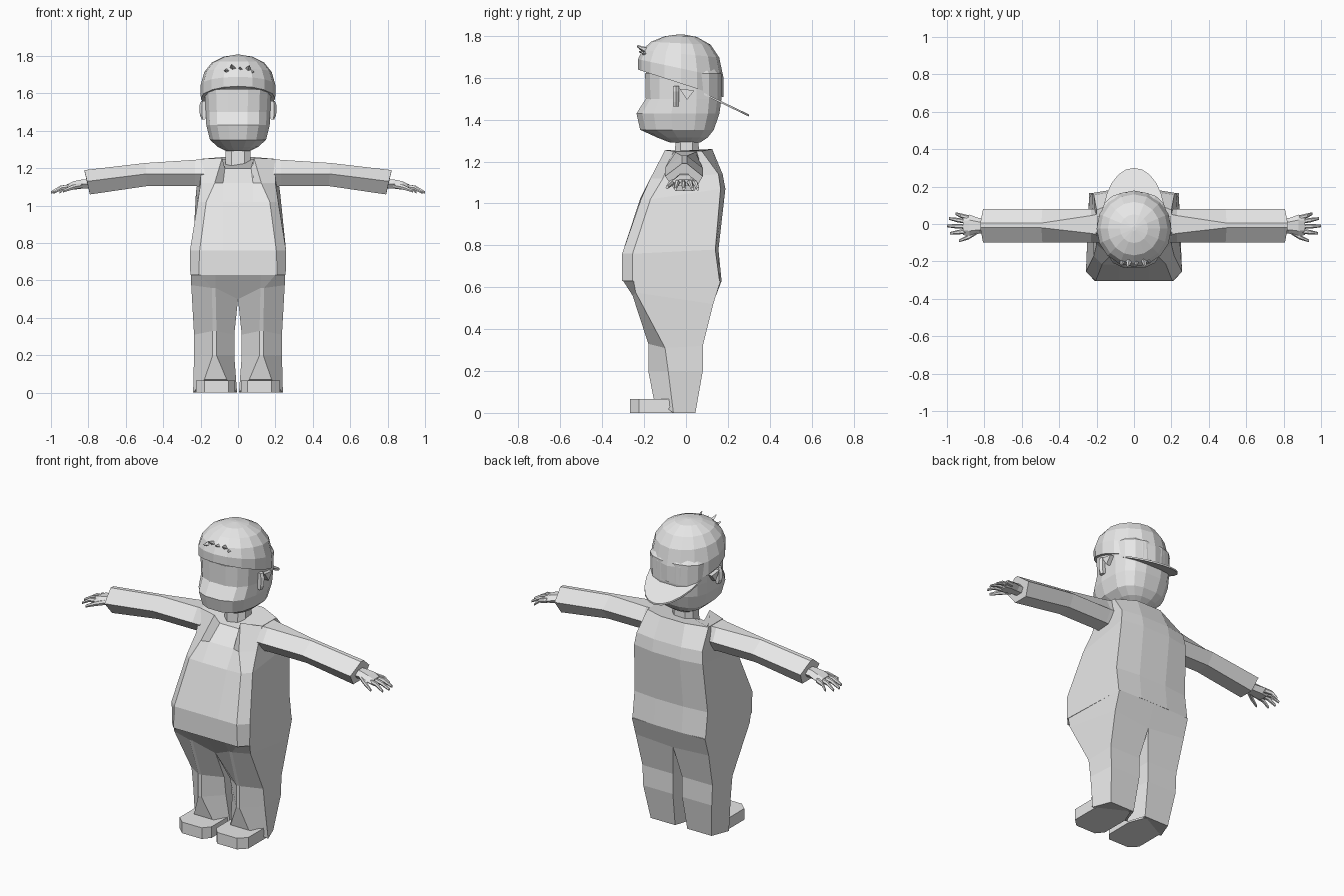
import bpy, bmesh, math

grey = bpy.data.materials.new("plain_grey")
grey.diffuse_color = (0.8, 0.8, 0.8, 1)


def loft(name, rings, mirror=False):
    """Skin a list of equal-length point rings and close both ends."""
    bm = bmesh.new()
    vs = [[bm.verts.new(p) for p in r] for r in rings]
    n = len(rings[0])
    for a, b in zip(vs, vs[1:]):
        for i in range(n):
            j = (i + 1) % n
            bm.faces.new((a[i], a[j], b[j], b[i]))
    bm.faces.new(vs[0][::-1])
    bm.faces.new(vs[-1])
    bmesh.ops.recalc_face_normals(bm, faces=bm.faces)
    me = bpy.data.meshes.new(name)
    bm.to_mesh(me)
    bm.free()
    me.materials.append(grey)
    ob = bpy.data.objects.new(name, me)
    bpy.context.collection.objects.link(ob)
    if mirror:
        ob.modifiers.new("mirror", 'MIRROR').use_mirror_merge = False
    return ob


def both_sides(half):
    return half + [(-x, y, z) for x, y, z in reversed(half)]


def oval(z, w, front, back, n=16, power=0.75):
    """Rounded-box ring."""
    pts = []
    for i in range(n):
        t = 2 * math.pi * (i + 0.5) / n
        c, s = math.cos(t), math.sin(t)
        x = math.copysign(abs(c) ** power, c) * w
        y = math.copysign(abs(s) ** power, s)
        pts.append((x, y * back if s > 0 else -y * front, z))
    return pts


# Shirt: wide belly, narrow chest with a sunken front between the lapels
loft("shirt", [both_sides(h) for h in (
    [(.08, -.305, .63), (.21, -.305, .63), (.255, -.255, .63), (.24, .16, .63), (.09, .17, .63)],
    [(.08, -.305, .76), (.205, -.305, .76), (.257, -.255, .76), (.24, .14, .78), (.09, .155, .78)],
    [(.08, -.22, 1.02), (.17, -.215, 1.02), (.215, -.17, 1.02), (.225, .165, 1.07), (.09, .188, 1.07)],
    [(.08, -.155, 1.12), (.125, -.17, 1.12), (.2, -.11, 1.12), (.215, .155, 1.14), (.09, .175, 1.14)],
    [(.07, -.07, 1.20), (.085, -.10, 1.255), (.2, -.06, 1.25), (.2, .075, 1.25), (.08, .125, 1.26)],
)])

# Trouser legs: from the hem of the shirt down to the ground
loft("trouser_leg", [
    [(0, -.30, .63), (.12, -.30, .63), (.2, -.30, .63), (.252, -.25, .63), (.24, .165, .63), (0, .17, .63)],
    [(0, -.21, .50), (.12, -.255, .56), (.14, -.255, .56), (.25, -.24, .575), (.24, .13, .52), (0, .12, .50)],
    [(.02, -.10, .31), (.115, -.18, .33), (.135, -.18, .33), (.235, -.10, .31), (.23, .08, .32), (.03, .08, .32)],
    [(.02, -.085, .2), (.115, -.18, .2), (.135, -.18, .2), (.235, -.085, .2), (.225, .08, .2), (.03, .08, .2)],
    [(.005, -.06, 0), (.06, -.155, .07), (.18, -.155, .07), (.24, -.06, 0), (.2, .045, 0), (.04, .045, 0)],
], mirror=True)

# Shoes: flat plates with cut toe corners
sole = [(.05, -.268), (.18, -.268), (.225, -.225), (.225, -.06), (.19, .03),
        (.05, .03), (.015, -.06), (.015, -.225)]
loft("shoe", [[(x, y, z) for x, y in sole] for z in (0, .066)], mirror=True)


# Sleeves: six-sided tubes that narrow along the top ridge
def sleeve(x, skew, top, mid, bot, y0, y1):
    return [(x + skew, y1, top), (x + skew, y0, top), (x, -.10, mid),
            (x - skew, -.05, bot), (x - skew, .04, bot), (x, .08, mid)]


loft("sleeve", [
    sleeve(.18, 0, 1.25, 1.17, 1.10, -.06, .055),
    sleeve(.23, 0, 1.245, 1.17, 1.105, -.05, .045),
    sleeve(.49, .005, 1.228, 1.17, 1.105, -.02, .005),
    sleeve(.807, .015, 1.19, 1.13, 1.06, -.02, .005),
], mirror=True)


# Hands: palm, four fingers and a thumb
def bar(name, stations):
    """Six-sided tapering bar through (x, y, z, half width, half height)."""
    loft(name, [[(x, y + w * math.cos(k * math.pi / 3), z + h * math.sin(k * math.pi / 3))
                 for k in range(6)] for x, y, z, w, h in stations], mirror=True)


bar("palm", [(.77, -.01, 1.118, .04, .028), (.83, -.01, 1.116, .042, .028),
             (.88, -.008, 1.108, .058, .026), (.915, -.008, 1.098, .05, .018)])
for i, (y0, y1, tip) in enumerate([(.034, .056, .955), (.012, .03, .99),
                                   (-.014, -.01, 1.0), (-.038, -.05, .985)]):
    bar("finger_%d" % (i + 1), [(.885, y0, 1.103, .013, .015),
                                ((.9 + tip) / 2, (y0 + y1) / 2, 1.096, .012, .013),
                                (tip, y1, 1.07, .007, .008)])
bar("thumb", [(.83, -.035, 1.11, .014, .017), (.885, -.07, 1.098, .013, .014),
              (.935, -.09, 1.078, .007, .009)])

# Neck
loft("neck", [oval(1.17, .072, -.06, .07, 8), oval(1.36, .072, -.05, .06, 8)])

# Head: boxy jaw, rounded back
loft("head", [oval(*r) for r in (
    (1.292, .065, -.08, .07), (1.315, .11, -.14, .105), (1.352, .152, -.222, .135),
    (1.43, .172, -.24, .162), (1.50, .176, -.195, .172), (1.62, .182, -.198, .172),
    (1.70, .12, -.13, .11))])

# Ears
loft("ear", [[(.185 + w * c, -.048 + .014 * s, z) for c, s in
              ((1, 0), (.4, 1), (-1, 1), (-1, -1), (.4, -1))]
             for z, w in ((1.462, .009), (1.485, .019), (1.535, .022), (1.56, .012))], mirror=True)
loft("ear_tab", [[(x, -.03, 1.548), (x, .04, 1.54), (x, .005, 1.495)]
                 for x in (.165, .198)], mirror=True)

# Cap: dome with a tilted lower edge
cap = []
for r, z, tilt in ((.199, 1.573, .33), (.2, 1.645, .22), (.18, 1.715, .1),
                   (.14, 1.765, .05), (.075, 1.797, .02), (.012, 1.807, 0)):
    cap.append([(r * math.cos(a), -.025 + r * 1.02 * math.sin(a), z - tilt * r * math.sin(a))
                for a in (math.pi * k / 8 for k in range(16))])
loft("cap", cap)

# Brim: thin plate sloping down behind the head
edge = [(.167 * math.cos(math.pi * k / 12), .03 + .27 * math.sin(math.pi * k / 12))
        for k in range(13)]
loft("cap_brim", [[(x, y, 1.545 - .48 * (y - .03) + d) for x, y in edge] for d in (0, .01)])

# Hair tuft: spikes poking out at the front of the cap
for i, (x, tx, ty, tz) in enumerate([(-.05, -.07, -.225, 1.725), (-.02, -.035, -.232, 1.755),
                                     (.015, .01, -.225, 1.74), (.045, .06, -.235, 1.75),
                                     (.06, .082, -.21, 1.715)]):
    base = [(x + .028 * math.cos(a), -.165 - .012 * math.cos(a), 1.715 + .024 * math.sin(a))
            for a in (math.pi * k / 2 for k in range(4))]
    tip = [(tx + .1 * (p[0] - x), ty, tz + .1 * (p[2] - 1.715)) for p in base]
    loft("hair_spike_%d" % (i + 1), [base, tip])
